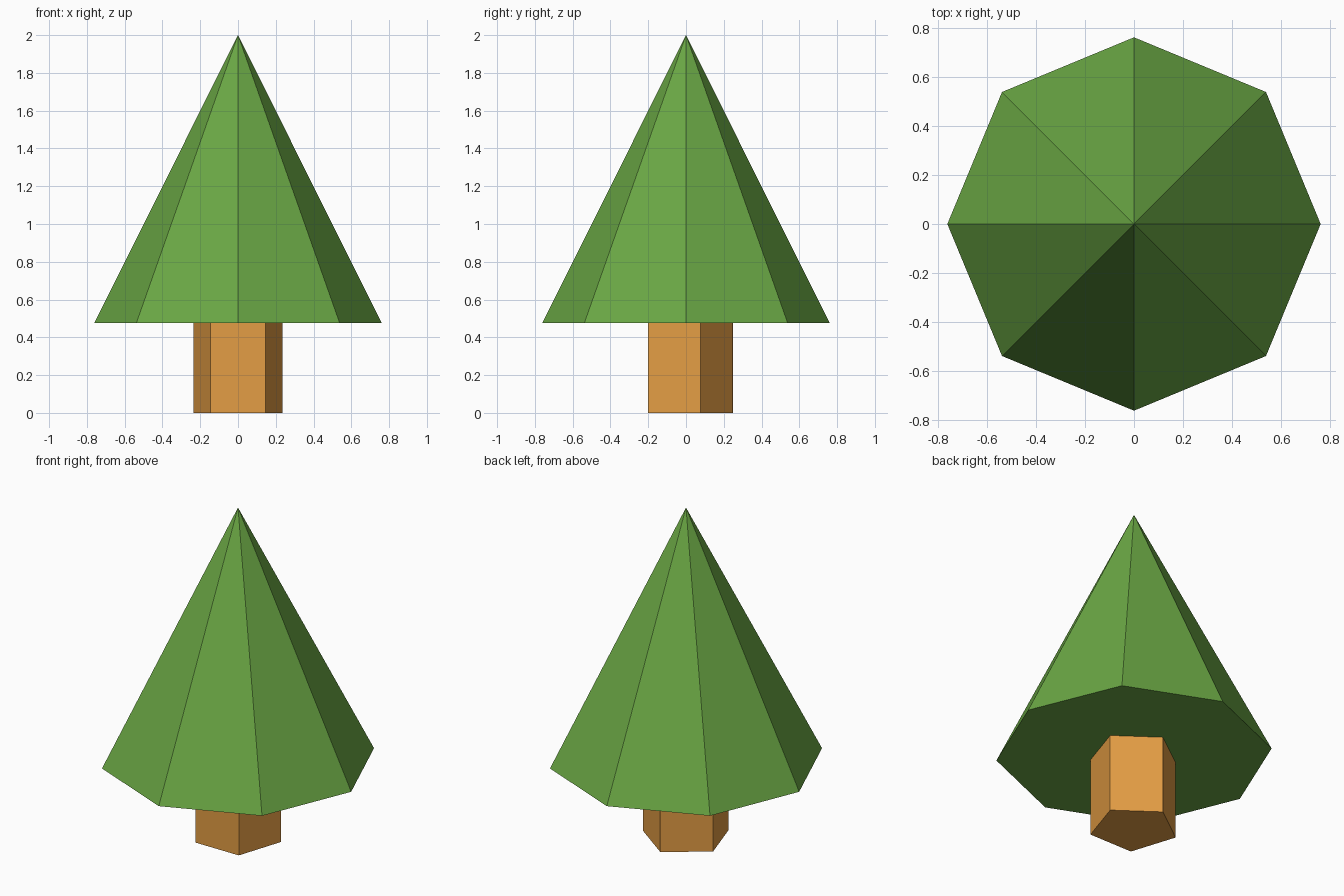
import bpy
from math import cos, sin, pi

if "Cube" in bpy.data.objects:
    bpy.data.objects.remove(bpy.data.objects["Cube"])


def material(name, color):
    mat = bpy.data.materials.new(name)
    mat.diffuse_color = color
    mat.use_nodes = True
    mat.node_tree.nodes["Principled BSDF"].inputs["Base Color"].default_value = mat.diffuse_color
    return mat


def ring(sides, radius, z):
    # First corner points to the back (+y)
    angles = [pi / 2 + 2 * pi * i / sides for i in range(sides)]
    return [(radius * cos(a), radius * sin(a), z) for a in angles]


def add_part(name, verts, faces, mat):
    mesh = bpy.data.meshes.new(name)
    mesh.from_pydata(verts, [], faces)
    mesh.materials.append(mat)
    obj = bpy.data.objects.new(name, mesh)
    bpy.context.collection.objects.link(obj)
    return obj


TRUNK_SIDES, TRUNK_RADIUS = 5, 0.2475
CROWN_SIDES, CROWN_RADIUS = 8, 0.7615
CROWN_BASE, TOP = 0.475, 2.0

# Five-sided trunk
n = TRUNK_SIDES
verts = ring(n, TRUNK_RADIUS, 0) + ring(n, TRUNK_RADIUS, CROWN_BASE)
faces = [(i, (i + 1) % n, (i + 1) % n + n, i + n) for i in range(n)]
faces += [tuple(reversed(range(n))), tuple(range(n, 2 * n))]
add_part("trunk", verts, faces, material("bark", (0.77, 0.337, 0.058, 1)))

# Eight-sided pointed crown with a closed underside
n = CROWN_SIDES
verts = ring(n, CROWN_RADIUS, CROWN_BASE) + [(0, 0, TOP)]
faces = [(i, (i + 1) % n, n) for i in range(n)] + [tuple(reversed(range(n)))]
add_part("crown", verts, faces, material("foliage", (0.144, 0.386, 0.058, 1)))
